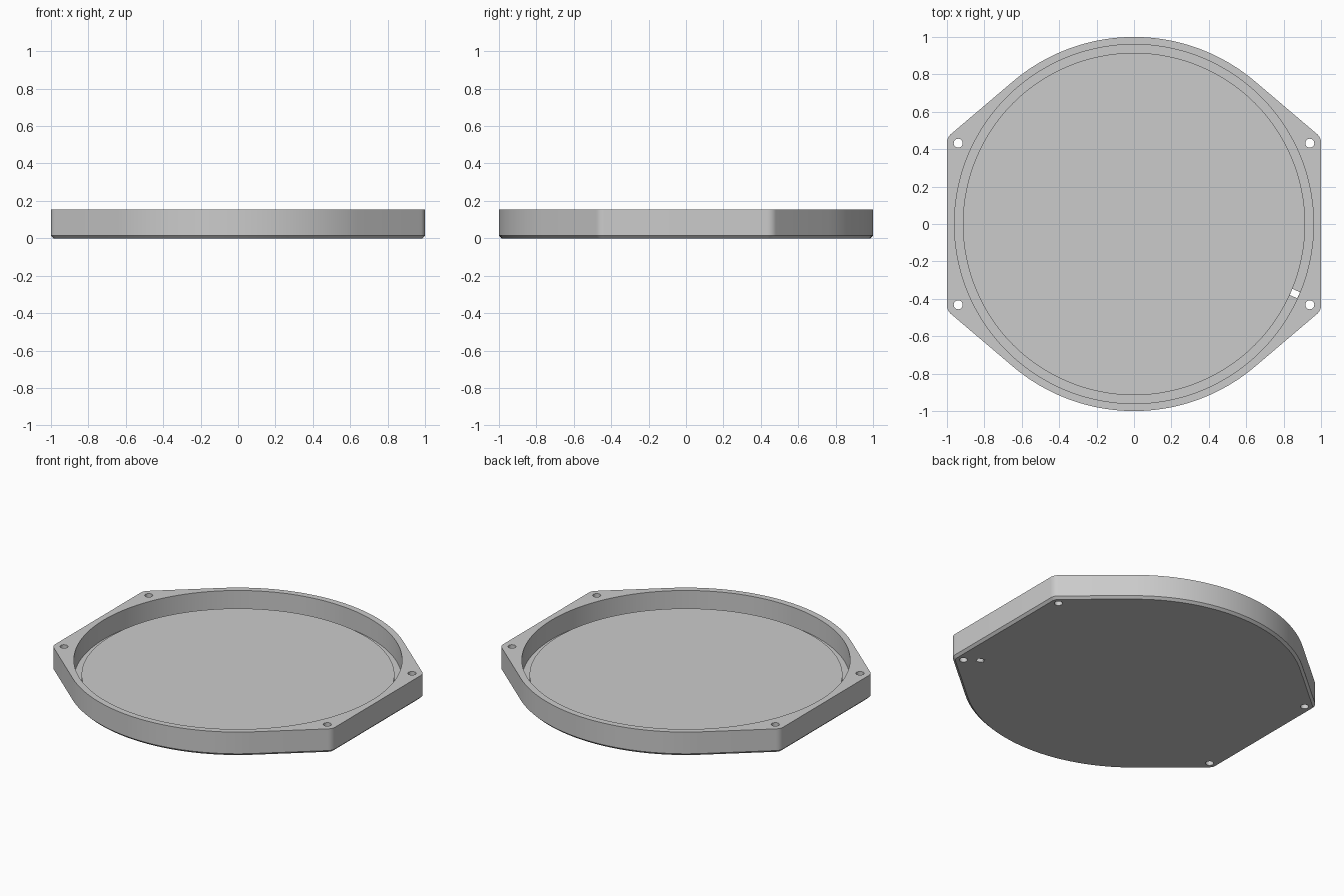
import bpy, bmesh
from math import acos, atan2, cos, sin, pi, hypot, radians

if "Cube" in bpy.data.objects:
    bpy.data.objects.remove(bpy.data.objects["Cube"], do_unlink=True)

HEIGHT, CHAMFER = 0.155, 0.015
LUG_X, LUG_Y, LUG_R = 0.94, 0.435, 0.06       # corner screw lugs
POCKET_R, DISC_R = 0.96, 0.915
DISC_Z, GROOVE_Z = 0.06, 0.03

grey = bpy.data.materials.new("light grey")
grey.use_nodes = True
colour = (0.6, 0.6, 0.6, 1)
grey.diffuse_color = colour
grey.node_tree.nodes["Principled BSDF"].inputs["Base Color"].default_value = colour


def make_object(name, bm):
    bmesh.ops.recalc_face_normals(bm, faces=bm.faces[:])
    mesh = bpy.data.meshes.new(name)
    bm.to_mesh(mesh)
    bm.free()
    mesh.materials.append(grey)
    obj = bpy.data.objects.new(name, mesh)
    bpy.context.collection.objects.link(obj)
    return obj


def loft(name, rings):
    """Skin a stack of equal point rings and cap both ends."""
    bm = bmesh.new()
    loops = [[bm.verts.new(p) for p in ring] for ring in rings]
    n = len(loops[0])
    for a, b in zip(loops, loops[1:]):
        for i in range(n):
            j = (i + 1) % n
            bm.faces.new((a[i], a[j], b[j], b[i]))
    bm.faces.new(loops[0])
    bm.faces.new(loops[-1])
    return make_object(name, bm)


def circle(r, z, n=128, x=0, y=0):
    return [(x + r * cos(2 * pi * i / n), y + r * sin(2 * pi * i / n), z) for i in range(n)]


def arc(cx, cy, r, start, end, steps):
    return [(cx + r * cos(t), cy + r * sin(t))
            for t in (start + (end - start) * i / steps for i in range(steps + 1))]


def outline(inset, z):
    """Round body wrapped tangentially around four corner lugs."""
    tangent = atan2(LUG_Y, LUG_X) + acos((1 - LUG_R) / hypot(LUG_X, LUG_Y))
    r = LUG_R - inset
    half = (arc(LUG_X, LUG_Y, r, 0, tangent, 8)
            + arc(0, 0, 1 - inset, tangent, pi - tangent, 40)
            + arc(-LUG_X, LUG_Y, r, pi - tangent, pi, 8))
    return [(x, y, z) for x, y in half] + [(-x, -y, z) for x, y in half]


# Tray body with chamfered underside
tray = loft("tray", [outline(CHAMFER, 0), outline(0, CHAMFER), outline(0, HEIGHT)])

# Round pocket, leaving a raised floor disc inside a narrow groove
cutters = [loft("pocket_cutter", [circle(DISC_R, DISC_Z), circle(DISC_R, GROOVE_Z),
                                  circle(POCKET_R, GROOVE_Z), circle(POCKET_R, HEIGHT + 0.1)])]

# Screw holes through the lugs
for sx in (-1, 1):
    for sy in (-1, 1):
        cutters.append(loft("screw_hole_cutter",
                            [circle(0.024, z, 24, sx * LUG_X, sy * (LUG_Y - 0.003))
                             for z in (-0.1, HEIGHT + 0.1)]))

# Cable slot through the groove floor
slot_angle = radians(-23.4)
ca, sa = cos(slot_angle), sin(slot_angle)
corners = [(DISC_R, -0.018), (POCKET_R - 0.001, -0.018), (POCKET_R - 0.001, 0.018), (DISC_R, 0.018)]
cutters.append(loft("cable_slot_cutter",
                    [[(r * ca - t * sa, r * sa + t * ca, z) for r, t in corners]
                     for z in (-0.1, GROOVE_Z + 0.02)]))

for cutter in cutters:
    cutter.hide_render = True
    mod = tray.modifiers.new(cutter.name, "BOOLEAN")
    mod.operation, mod.solver, mod.object = "DIFFERENCE", "EXACT", cutter

# Bake the cuts, then drop the cutters
bpy.context.view_layer.update()
baked = bpy.data.meshes.new_from_object(tray.evaluated_get(bpy.context.evaluated_depsgraph_get()))
tray.modifiers.clear()
tray.data = baked
for cutter in cutters:
    bpy.data.objects.remove(cutter, do_unlink=True)

bpy.ops.object.select_all(action="DESELECT")
tray.select_set(True)
bpy.context.view_layer.objects.active = tray
bpy.ops.object.shade_smooth_by_angle(angle=radians(30))
